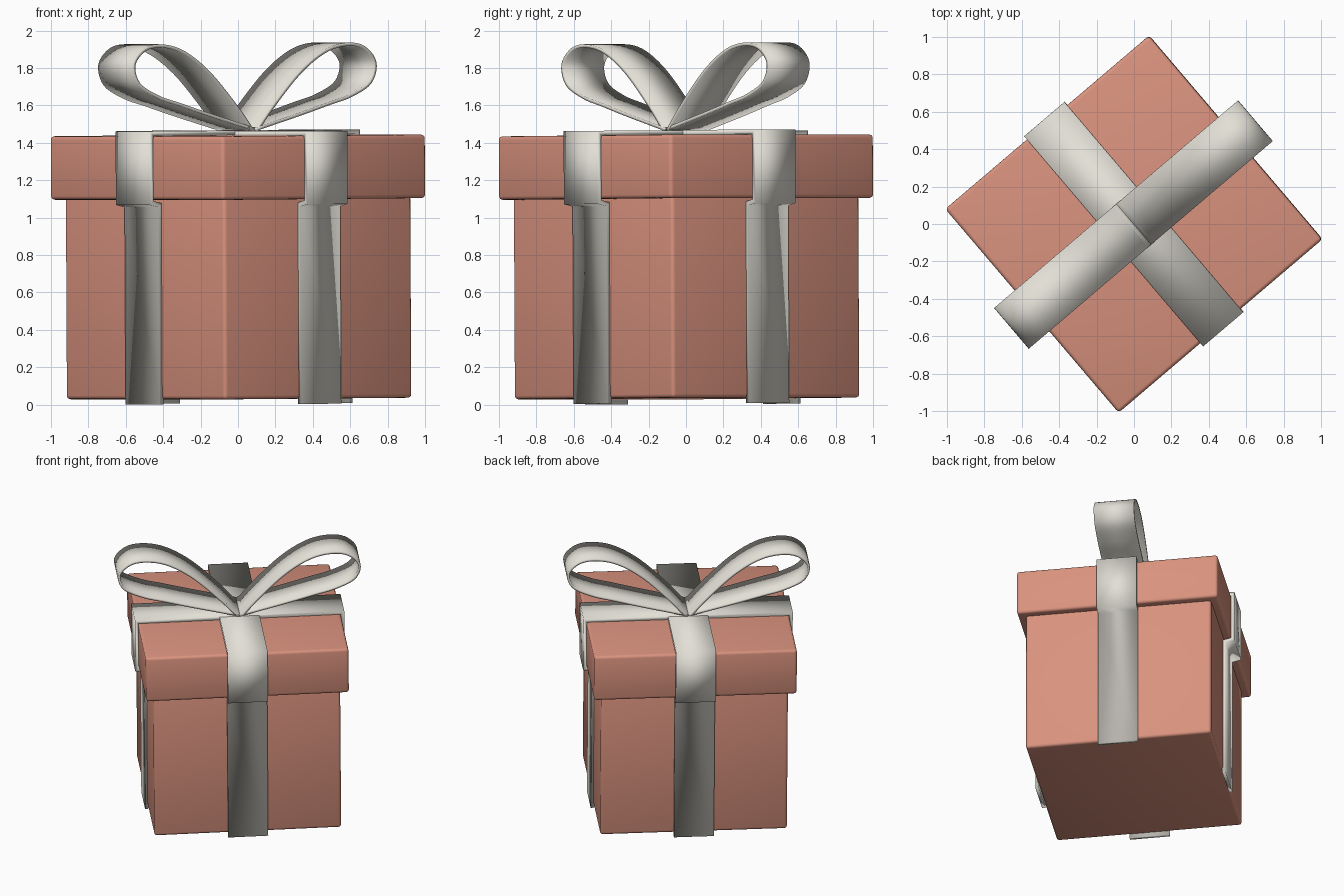
import bpy, bmesh
from math import radians
from mathutils import Matrix, Vector

if "Cube" in bpy.data.objects:
    bpy.data.objects.remove(bpy.data.objects["Cube"])

# whole gift is turned about z and leans very slightly
PLACE = (Matrix.Translation((0.006, 0.006, 0)) @ Matrix.Rotation(0.005, 4, 'X')
         @ Matrix.Rotation(-0.005, 4, 'Y') @ Matrix.Rotation(radians(40.4), 4, 'Z'))


def material(name, rgb):
    m = bpy.data.materials.new(name)
    m.diffuse_color = (*rgb, 1)
    m.use_nodes = True
    m.node_tree.nodes["Principled BSDF"].inputs["Base Color"].default_value = m.diffuse_color
    return m


PAPER = material("coral_paper", (0.70, 0.29, 0.21))
SATIN = material("pale_satin", (0.76, 0.74, 0.67))


def finish(name, bm, mat, turn):
    me = bpy.data.meshes.new(name)
    bm.to_mesh(me)
    bm.free()
    ob = bpy.data.objects.new(name, me)
    bpy.context.collection.objects.link(ob)
    me.materials.append(mat)
    ob.matrix_world = PLACE @ Matrix.Rotation(radians(turn), 4, 'Z')
    return ob


def smooth(ob, angle):
    bpy.ops.object.select_all(action='DESELECT')
    ob.select_set(True)
    bpy.context.view_layer.objects.active = ob
    bpy.ops.object.shade_smooth_by_angle(angle=radians(angle))


def box(name, half, z0, z1):
    bm = bmesh.new()
    bmesh.ops.create_cube(bm, size=1, matrix=Matrix.Translation((0, 0, (z0 + z1) / 2))
                          @ Matrix.Diagonal((2 * half, 2 * half, z1 - z0, 1)))
    bmesh.ops.bevel(bm, geom=bm.edges[:], offset=0.02, segments=3, profile=0.5, affect='EDGES')
    smooth(finish(name, bm, PAPER, 0), 40)


def ribbon(name, path, half_width, thick, turn, angle):
    # strip swept along an (x, z) path, thickened inwards
    bm = bmesh.new()
    rows = [[bm.verts.new((x, s * half_width, z)) for s in (-1, 1)] for x, z in path]
    for a, b in zip(rows, rows[1:]):
        bm.faces.new((a[0], b[0], b[1], a[1]))
    ob = finish(name, bm, SATIN, turn)
    mod = ob.modifiers.new("thickness", 'SOLIDIFY')
    mod.thickness, mod.offset, mod.use_even_offset = thick, -1, True
    smooth(ob, angle)


def spline(pts, steps=5):
    # Catmull-Rom curve through the points
    p = [Vector(q) for q in pts]
    p = [2 * p[0] - p[1]] + p + [2 * p[-1] - p[-2]]
    out = []
    for a, b, c, d in zip(p, p[1:], p[2:], p[3:]):
        for i in range(steps):
            t = i / steps
            out.append(0.5 * (2 * b + (c - a) * t + (2 * a - 5 * b + 4 * c - d) * t ** 2
                              + (3 * b - a - 3 * c + d) * t ** 3))
    return out + [p[-2]]


# box body and lid
box("box_body", 0.659, 0.033, 1.2)
box("box_lid", 0.715, 1.1, 1.44)

# two crossing bands over the lid and down all four sides
for name, turn, top in (("ribbon_band_long", 0, 1.467), ("ribbon_band_cross", 90, 1.464)):
    side = [(0.677, 0.005), (0.677, 1.06), (0.738, 1.073), (0.738, top)]
    path = [(-x, z) for x, z in side] + side[::-1]
    ribbon(name, path, 0.141, 0.025, turn, 20)

# bow loops
LOOP = [(0.0, 1.462), (0.124, 1.602), (0.313, 1.782), (0.489, 1.893), (0.643, 1.931),
        (0.772, 1.912), (0.855, 1.825), (0.818, 1.712), (0.678, 1.640), (0.524, 1.598),
        (0.313, 1.541), (0.0, 1.462)]
for name, turn in (("bow_loop_right", 0), ("bow_loop_left", 180)):
    ribbon(name, spline(LOOP), 0.143, 0.018, turn, 40)
